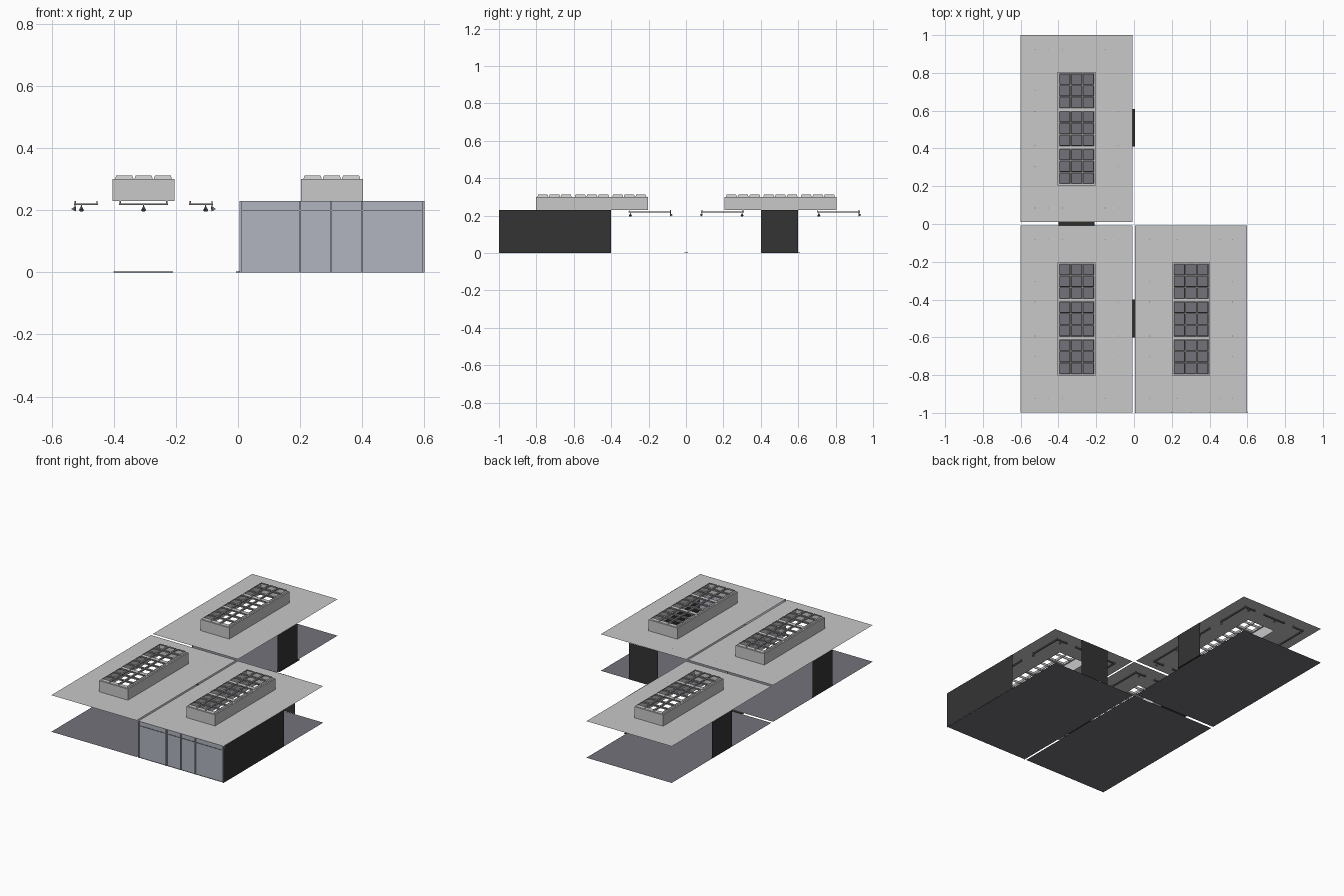
import bpy, bmesh, math
from mathutils import Vector, Matrix

if "Cube" in bpy.data.objects:
    bpy.data.objects.remove(bpy.data.objects["Cube"])


def mat(name, rgb):
    m = bpy.data.materials.new(name)
    m.diffuse_color = (*rgb, 1)
    m.use_nodes = True
    m.node_tree.nodes["Principled BSDF"].inputs["Base Color"].default_value = m.diffuse_color
    return m


CEIL = mat("ceiling_grey", (0.58, 0.58, 0.58))
FLOOR = mat("floor_slate", (0.17, 0.17, 0.195))
WALL = mat("wall_charcoal", (0.034, 0.034, 0.034))
GLASS = mat("pale_glass", (0.44, 0.455, 0.53))
TRACK = mat("track_grey", (0.2, 0.2, 0.2))
SILL = mat("threshold_dark", (0.03, 0.027, 0.023))

H = 0.23            # ceiling height
HX, HY = 0.297, 0.495   # room half size
BX, BY, BZ = 0.1, 0.3, 0.30  # skylight half size and top


def finish(bm, name, m):
    me = bpy.data.meshes.new(name)
    bm.to_mesh(me)
    bm.free()
    me.materials.append(m)
    ob = bpy.data.objects.new(name, me)
    bpy.context.collection.objects.link(ob)
    return ob


def quad(bm, *pts):
    bm.faces.new([bm.verts.new(p) for p in pts])


def box(bm, lo, hi):
    lo, hi = Vector(lo), Vector(hi)
    mx = Matrix.Translation((lo + hi) / 2) @ Matrix.Diagonal((*(hi - lo), 1))
    bmesh.ops.create_cube(bm, size=1, matrix=mx)


def plate(bm, xs, ys, z, hole):
    """Flat plate split by xs, ys; cells where hole(i, j) are left open."""
    for i in range(len(xs) - 1):
        for j in range(len(ys) - 1):
            if not hole(i, j):
                a, b, c, d = xs[i], xs[i + 1], ys[j], ys[j + 1]
                quad(bm, (a, c, z), (b, c, z), (b, d, z), (a, d, z))


def ring(bm, cx, cy, r0, z0, r1, z1):
    """Band of four faces between two rectangles."""
    s = [(-1, -1), (1, -1), (1, 1), (-1, 1)]
    for k in range(4):
        p, q = s[k], s[(k + 1) % 4]
        quad(bm, (cx + p[0] * r0[0], cy + p[1] * r0[1], z0),
             (cx + q[0] * r0[0], cy + q[1] * r0[1], z0),
             (cx + q[0] * r1[0], cy + q[1] * r1[1], z1),
             (cx + p[0] * r1[0], cy + p[1] * r1[1], z1))


def wall(name, a, b):
    """Upright panel between two floor points."""
    bm = bmesh.new()
    quad(bm, (*a, 0), (*b, 0), (*b, H), (*a, H))
    return finish(bm, name, WALL)


def room(tag, cx, cy):
    # floor
    bm = bmesh.new()
    plate(bm, (-HX, HX), (-HY, HY), 0, lambda i, j: False)
    parts = [finish(bm, tag + "_floor", FLOOR)]
    # ceiling with skylight opening
    bm = bmesh.new()
    plate(bm, (-HX, -BX, BX, HX), (-HY, -BY, BY, HY), H,
          lambda i, j: i == 1 and j == 1)
    parts.append(finish(bm, tag + "_ceiling", CEIL))
    # skylight box, with 3 x 9 open cells in raised tapered collars
    bm = bmesh.new()
    ring(bm, 0, 0, (BX, BY), H, (BX, BY), BZ)
    r = 0.0295
    gx = [k * 0.062 for k in (-1, 0, 1)]
    gy = [g * 0.2 + k * 0.062 for g in (-1, 0, 1) for k in (-1, 0, 1)]
    xs = [-BX] + [v + s for v in gx for s in (-r, r)] + [BX]
    ys = [-BY] + [v + s for v in gy for s in (-r, r)] + [BY]
    plate(bm, xs, ys, BZ, lambda i, j: i % 2 and j % 2)
    for x in gx:
        for y in gy:
            ring(bm, x, y, (r, r), BZ, (0.0255, 0.0255), BZ + 0.012)
    parts.append(finish(bm, tag + "_skylight", CEIL))
    # light tracks: four corner angles and a bar on each side
    bm = bmesh.new()
    tx, ty, t = 0.22, 0.42, 0.004
    z0, z1 = 0.216, 0.222

    def bar(x0, x1, y0, y1):
        x0, x1 = sorted((x0, x1))
        y0, y1 = sorted((y0, y1))
        box(bm, (x0 - t, y0 - t, z0), (x1 + t, y1 + t, z1))
        for x, y in ((x0, y0), (x1, y1)):
            box(bm, (x - 0.002, y - 0.002, z1), (x + 0.002, y + 0.002, H))

    def spot(x, y, dx, dy):
        d = Vector((dx * 0.6, dy * 0.6, -1)).normalized()
        mx = (Matrix.Translation(Vector((x, y, 0.209)) + d * 0.004) @
              d.to_track_quat('-Z', 'Y').to_matrix().to_4x4())
        bmesh.ops.create_cone(bm, cap_ends=True, segments=8, radius1=0.008,
                              radius2=0.002, depth=0.014, matrix=mx)
        box(bm, (x - 0.0015, y - 0.0015, 0.206), (x + 0.0015, y + 0.0015, z0))

    for s in (-1, 1):
        bar(-0.075, 0.075, s * ty, s * ty)
        spot(0, s * ty, 0, s)
        bar(s * tx, s * tx, -0.09, 0.09)
        spot(s * tx, 0, s, 0)
        for u in (-1, 1):
            bar(s * tx, s * 0.15, u * ty, u * ty)
            bar(s * tx, s * tx, u * ty, u * 0.2)
            spot(s * 0.2, u * ty, 0, u)
            spot(s * tx, u * 0.205, s, 0)
    parts.append(finish(bm, tag + "_light_tracks", TRACK))
    for p in parts:
        p.location = (cx, cy, 0)


room("front_left", -0.304, -0.503)
room("front_right", 0.302, -0.503)
room("back_left", -0.304, 0.505)

# wall panels
wall("right_side_wall", (0.6, -1.0), (0.6, -0.4))
wall("right_room_back_wall", (0.2, -0.006), (0.4, -0.006))
wall("back_room_right_wall", (-0.005, 0.4), (-0.005, 0.6))
wall("back_room_left_wall", (-0.601, 0.4), (-0.601, 0.6))
wall("front_room_left_wall", (-0.601, -0.6), (-0.601, -0.4))

# thresholds in the doorways between rooms
for name, lo, hi in (("side_threshold", (-0.007, -0.6), (0.005, -0.4)),
                     ("middle_threshold", (-0.4, -0.008), (-0.21, 0.01)),
                     ("back_threshold", (-0.007, 0.41), (0.004, 0.61))):
    bm = bmesh.new()
    box(bm, (*lo, 0), (*hi, 0.002))
    finish(bm, name, SILL)

# glazed front with mullions and a transom line
bm = bmesh.new()
quad(bm, (0.005, -0.993, 0), (0.6, -0.993, 0), (0.6, -0.993, H), (0.005, -0.993, H))
for x in (0.008, 0.2, 0.3, 0.4, 0.597):
    box(bm, (x - 0.003, -1.0, 0), (x + 0.003, -0.993, H))
finish(bm, "shop_front_glass", GLASS)
bm = bmesh.new()
box(bm, (0.005, -0.996, 0.198), (0.6, -0.993, 0.201))
finish(bm, "shop_front_transom", TRACK)
